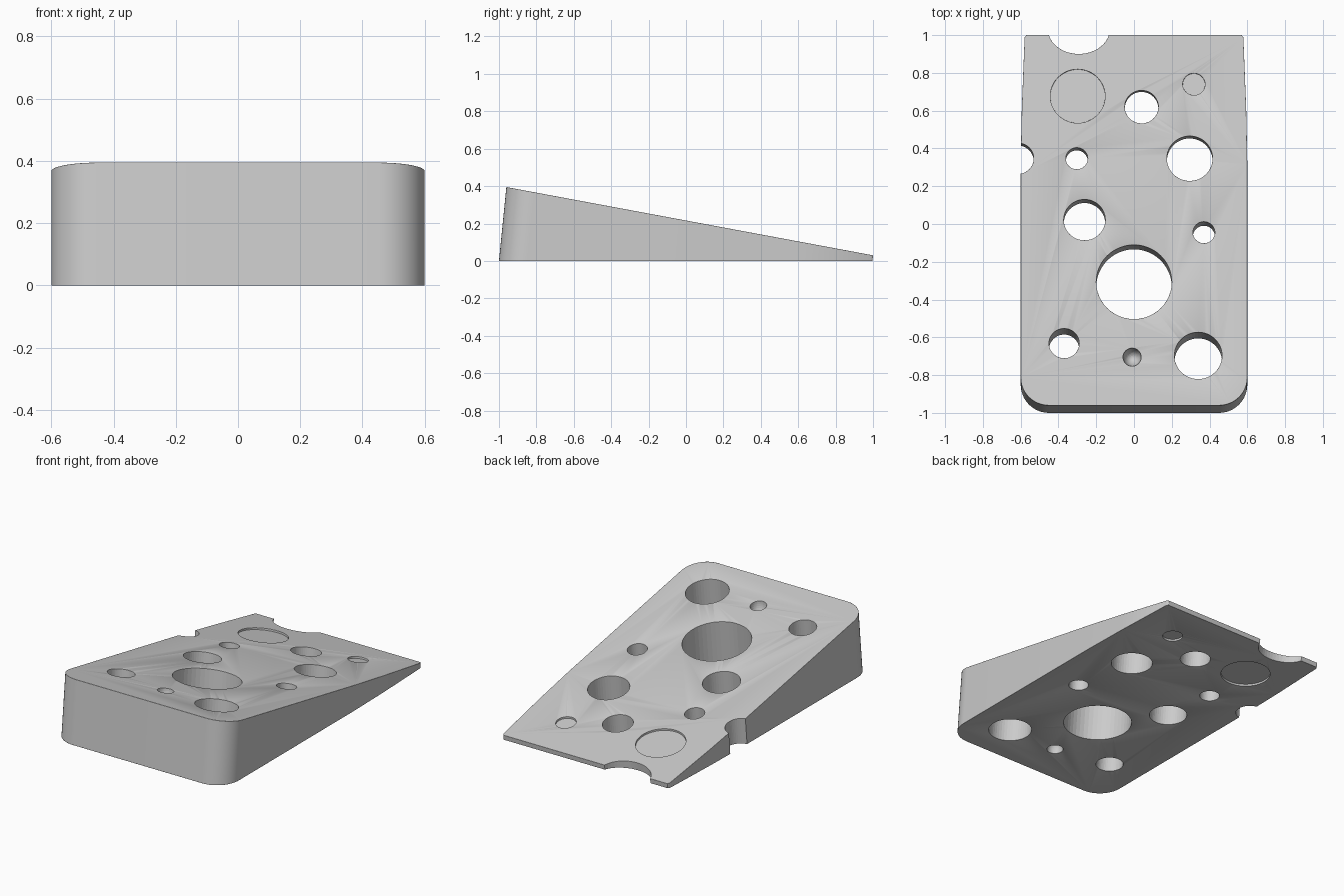
import bpy, bmesh, math

if "Cube" in bpy.data.objects:
    bpy.data.objects.remove(bpy.data.objects["Cube"])

LEAN = 0.1                 # everything leans back with height
TOP = (0.2162, 0.1862)     # sloping top plane: z = a - s*y


def lift(x, y, plane):
    a, s = plane
    z = (a - s * y) / (1 + LEAN * s)
    return (x, y + LEAN * z, z)


def make_object(name, bm):
    bmesh.ops.recalc_face_normals(bm, faces=bm.faces)
    me = bpy.data.meshes.new(name)
    bm.to_mesh(me)
    bm.free()
    ob = bpy.data.objects.new(name, me)
    bpy.context.collection.objects.link(ob)
    return ob


def prism(name, outline, low, high):
    bm = bmesh.new()
    lo = [bm.verts.new(lift(x, y, low)) for x, y in outline]
    hi = [bm.verts.new(lift(x, y, high)) for x, y in outline]
    bm.faces.new(lo)
    bm.faces.new(hi)
    n = len(lo)
    for i in range(n):
        j = (i + 1) % n
        bm.faces.new((lo[i], lo[j], hi[j], hi[i]))
    return make_object(name, bm)


def ellipse(x, y, rx, ry=None, n=48):
    # centre given on the top surface, moved down to the ground
    y -= LEAN * (TOP[0] - TOP[1] * y)
    return [(x + rx * math.cos(2 * math.pi * i / n),
             y + (ry or rx) * math.sin(2 * math.pi * i / n)) for i in range(n)]


# wedge body: rounded front corners, slight taper towards the thin end
R = 0.15
half = [(0.6 - R + R * math.sin(t * math.pi / 24), -1 + R - R * math.cos(t * math.pi / 24))
        for t in range(13)]
half += [(0.6, 0.3), (0.594, 0.6), (0.579, 0.985), (0.57, 0.997)]
outline = half + [(-x, y) for x, y in reversed(half)]
wedge = prism("cheese_wedge", outline, (0, 0), TOP)

# through holes and edge bites
holes = [(0, -0.307, 0.2), (0.34, -0.697, 0.126), (-0.37, -0.632, 0.08),
         (-0.262, 0.022, 0.11), (0.37, -0.045, 0.058), (0.295, 0.347, 0.121),
         (-0.303, 0.347, 0.058), (0.04, 0.62, 0.089), (-0.614, 0.347, 0.083),
         (-0.292, 1.03, 0.163, 0.132)]
cutters = [prism("hole_cutter", ellipse(*h), (-0.1, 0), (TOP[0] + 0.1, TOP[1])) for h in holes]

# shallow recesses on the top and underside
for x, y, r, d in [(-0.298, 0.677, 0.145, 0.012), (0.317, 0.74, 0.059, 0.012)]:
    ring = ellipse(x, y, r)
    cutters.append(prism("recess_cutter", ring, (TOP[0] - d, TOP[1]), (TOP[0] + 0.1, TOP[1])))
    cutters.append(prism("recess_cutter", ring, (-0.1, 0), (d, 0)))

# small round-bottomed pits, top and underside
for y, z in [(-0.705, TOP[0] + TOP[1] * 0.705), (-0.737, 0)]:
    bm = bmesh.new()
    bmesh.ops.create_uvsphere(bm, u_segments=40, v_segments=20, radius=0.048)
    pit = make_object("pit_cutter", bm)
    pit.location = (-0.01, y, z)
    pit.scale.z = 1.6
    cutters.append(pit)

for c in cutters:
    c.hide_render = True
    c.hide_set(True)
    m = wedge.modifiers.new("cut", "BOOLEAN")
    m.operation = "DIFFERENCE"
    m.solver = "EXACT"
    m.object = c

# softened rims
bev = wedge.modifiers.new("soft_edges", "BEVEL")
bev.width = 0.004
bev.segments = 2
bev.limit_method = "ANGLE"
bev.angle_limit = math.radians(40)

bpy.context.view_layer.objects.active = wedge
wedge.select_set(True)
bpy.ops.object.shade_smooth_by_angle(angle=math.radians(35))
